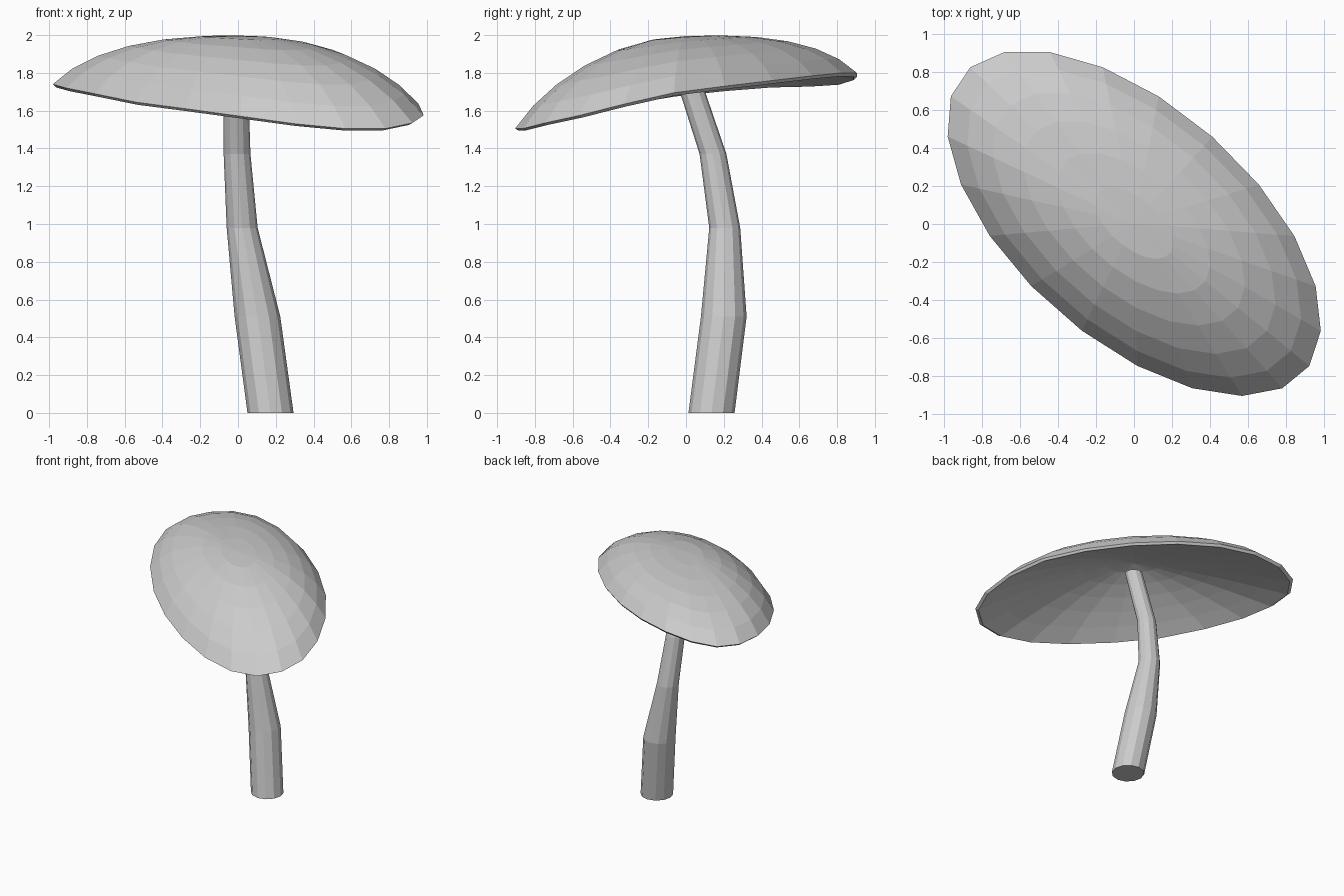
import bpy, bmesh, math
from mathutils import Vector

if "Cube" in bpy.data.objects:
    bpy.data.objects.remove(bpy.data.objects["Cube"])

SIDES = 21
# height of the wavy cap rim at each of the 21 corners, counter-clockwise
RIM_Z = [1.56, 1.62, 1.68, 1.715, 1.745, 1.77, 1.785, 1.785, 1.765, 1.74, 1.73,
         1.725, 1.705, 1.675, 1.63, 1.595, 1.555, 1.515, 1.49, 1.49, 1.52]
MEAN_Z = sum(RIM_Z) / SIDES


def finish(bm, name):
    bmesh.ops.recalc_face_normals(bm, faces=bm.faces[:])
    mesh = bpy.data.meshes.new(name)
    bm.to_mesh(mesh)
    bm.free()
    ob = bpy.data.objects.new(name, mesh)
    bpy.context.collection.objects.link(ob)


def bridge(bm, a, b):
    n = len(a)
    for i in range(n):
        bm.faces.new((a[i], a[(i + 1) % n], b[(i + 1) % n], b[i]))


def cap_ring(bm, s, drop, pole_z, lift=0.0):
    """Slanted elliptical ring at fraction s of the rim, lowered by drop (0..1)."""
    ring = []
    for k in range(SIDES):
        t = math.tau * k / SIDES
        x = 0.985 * s * math.cos(t - math.radians(3.3))
        y = 0.91 * s * math.cos(t - math.radians(128.6)) + 0.005
        z = pole_z + s ** 1.6 * (RIM_Z[k] - MEAN_Z) - (pole_z - MEAN_Z) * drop + lift
        ring.append(bm.verts.new((x, y, z)))
    return ring


def dome(bm, pole_z, profile, scale, lift):
    """Dome from pole to rim through (s, drop) pairs; returns its rim ring."""
    prev = None
    for s, drop in profile:
        ring = cap_ring(bm, s * scale, drop, pole_z, lift * s)
        if prev:
            bridge(bm, prev, ring)
        else:
            pole = bm.verts.new((0, 0, pole_z))
            for i in range(SIDES):
                bm.faces.new((pole, ring[i], ring[(i + 1) % SIDES]))
        prev = ring
    return prev


# cap: rounded outer dome, more conical hollow underside, narrow lip between
A = math.radians(65)
round_profile = [(math.sin(A * i / 6) / math.sin(A), (1 - math.cos(A * i / 6)) / (1 - math.cos(A)))
                 for i in range(1, 7)]
cone_profile = [(i / 6, (i / 6) ** 1.4) for i in range(1, 7)]
bm = bmesh.new()
outer = dome(bm, 1.995, round_profile, 1.0, 0.015)
under = dome(bm, 1.94, cone_profile, 0.98, 0.0)
bridge(bm, outer, under)
finish(bm, "mushroom_cap")

# stem: bent tapering tube (x, y, z, radius)
PATH = [(0.172, 0.135, 0, 0.122), (0.103, 0.20, 0.51, 0.121), (0.022, 0.205, 0.98, 0.082),
        (-0.005, 0.143, 1.37, 0.071), (-0.015, -0.02, 1.865, 0.065)]
N = 12
bm = bmesh.new()
rings = []
for x, y, z, r in PATH:
    rings.append([bm.verts.new(Vector((x, y, z)) + r * Vector((math.cos(a), math.sin(a), 0)))
                  for a in (math.tau * i / N for i in range(N))])
for a, b in zip(rings, rings[1:]):
    bridge(bm, a, b)
bm.faces.new(rings[0])
bm.faces.new(rings[-1])
finish(bm, "mushroom_stem")
